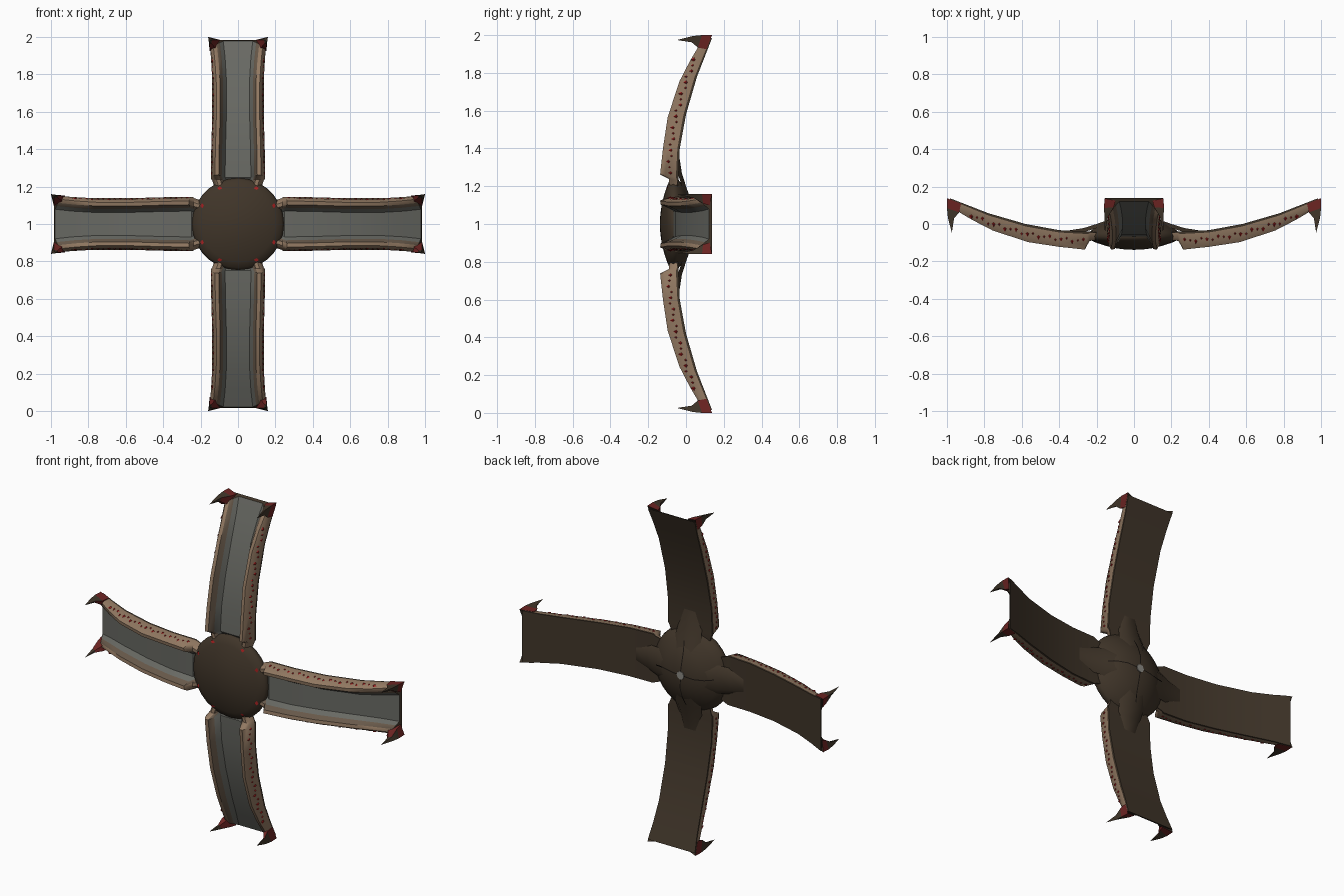
import bpy, bmesh, math

if "Cube" in bpy.data.objects:
    bpy.data.objects.remove(bpy.data.objects["Cube"])

def mat(name, srgb):
    m = bpy.data.materials.new(name)
    m.diffuse_color = [(c / 255 / 12.92 if c < 10 else ((c / 255 + .055) / 1.055) ** 2.4) for c in srgb] + [1]
    m.use_nodes = True
    m.node_tree.nodes["Principled BSDF"].inputs["Base Color"].default_value = m.diffuse_color
    return m

DARK = mat("dark brown", (64, 53, 41))
TAN = mat("tan rail", (146, 121, 98))
MID = mat("mid brown", (104, 89, 74))
GREY = mat("grey channel", (104, 105, 99))
RED = mat("red", (165, 32, 32))
CLAW = mat("dark red claw", (108, 36, 34))
BLACK = mat("black seam", (26, 21, 17))
PALE = mat("pale grey", (140, 138, 132))

def make(name, verts, faces, mats, idx=None, angle=40):
    me = bpy.data.meshes.new(name)
    me.from_pydata(verts, [], faces)
    for m in mats:
        me.materials.append(m)
    for i, p in enumerate(me.polygons):
        p.material_index = idx[i] if idx else 0
    bm = bmesh.new()
    bm.from_mesh(me)
    bmesh.ops.recalc_face_normals(bm, faces=bm.faces)
    bm.to_mesh(me)
    bm.free()
    ob = bpy.data.objects.new(name, me)
    bpy.context.collection.objects.link(ob)
    bpy.ops.object.select_all(action='DESELECT')
    ob.select_set(True)
    bpy.context.view_layer.objects.active = ob
    bpy.ops.object.shade_smooth_by_angle(angle=math.radians(angle))
    return ob

def place(r, w, y, k):
    """Radius, sideways offset and depth on arm k -> world position."""
    c, s = [(1, 0), (0, 1), (-1, 0), (0, -1)][k]
    return (r * c - w * s, y, 1 + r * s + w * c)

# arm stations: back radius, back y, crest radius, crest y, half width
ROWS = [(.15, -.05, .15, -.085, .11),
        (.23, -.04, .238, -.09, .137),
        (.245, -.04, .262, -.137, .145),
        (.40, -.033, .40, -.122, .143),
        (.58, .0, .565, -.097, .138),
        (.78, .058, .755, -.035, .138),
        (.90, .105, .865, .022, .145),
        (.985, .138, .96, .078, .155)]
# half section: inset from edge, height fraction from back to crest
HALF = [(0, 0), (0, .14), (.008, .72), (.022, 1), (.042, .97), (.058, .62), (.076, .28)]
SEG_MAT = [0, 1, 1, 1, 2, 3]

def arm(k):
    n = len(HALF)
    verts, faces, idx = [], [], []
    for rb, yb, rc, yc, w in ROWS:
        for sgn, half in ((1, HALF), (-1, HALF[::-1])):
            for inset, t in half:
                verts.append(place(rb + (rc - rb) * t, sgn * (w - inset), yb + (yc - yb) * t, k))
    ring = SEG_MAT + [3] + SEG_MAT[::-1] + [0]
    m = 2 * n
    for j in range(len(ROWS) - 1):
        for i in range(m):
            a, b = j * m + i, j * m + (i + 1) % m
            faces.append((a, b, b + m, a + m))
            idx.append(ring[i])
    for base in (0, (len(ROWS) - 1) * m):
        faces.append([base + i for i in range(m)])
        idx.append(0)
    make("arm", verts, faces, [DARK, TAN, MID, GREY], idx)

def claw(k, s):
    # corner shell narrowing into a forward hook
    rings = [[(1.0, .158, .138), (.925, .152, .108), (.935, .115, .075), (.985, .098, .125)],
             [(1.0, .160, .085), (.935, .150, .062), (.945, .125, .062), (.985, .108, .090)],
             [(.995, .158, .035), (.962, .153, .03), (.965, .143, .033), (.985, .138, .04)]]
    verts = [place(r, s * w, y, k) for ring in rings for r, w, y in ring]
    verts.append(place(.974, s * .156, -.048, k))
    faces, idx = [(0, 1, 2, 3)], [1]
    for j in range(2):
        for i in range(4):
            a, b = j * 4 + i, j * 4 + (i + 1) % 4
            faces.append((a, b, b + 4, a + 4))
            idx.append(0 if i in (1, 2) or j == 0 else 1)
    for i in range(4):
        faces.append((8 + i, 8 + (i + 1) % 4, 12))
        idx.append(1)
    make("claw", verts, faces, [CLAW, DARK], idx, 30)

def beads(k, s):
    # row of tiny red studs on the outer wall of a rail
    verts, faces = [], []
    count = 21
    for q in range(count):
        r = .27 + .60 * q / (count - 1)
        rows = ROWS[2:]
        for A, B in zip(rows, rows[1:]):
            if A[0] <= r <= B[0]:
                f = (r - A[0]) / (B[0] - A[0])
                break
        t = .52 + .08 * (q % 3 - 1)
        yb, yc, w = (A[i] + (B[i] - A[i]) * f for i in (1, 3, 4))
        y = yb + (yc - yb) * t
        w -= .008 * (t - .14) / .58
        h = .009 if q % 2 else .013
        o = len(verts)
        for dr, dy in ((h, 0), (0, h * 1.2), (-h, 0), (0, -h * 1.2)):
            verts.append(place(r + dr, s * (w - .003), y + dy, k))
        verts.append(place(r, s * (w + .005), y, k))
        faces += [(o + i, o + (i + 1) % 4, o + 4) for i in range(4)]
        faces.append((o + 3, o + 2, o + 1, o))
    make("rail_studs", verts, faces, [RED])

# hub: lens turned about the y axis
PROFILE = [(.05, -.136), (.10, -.129), (.15, -.117), (.20, -.101), (.235, -.085),
           (.246, -.068), (.24, -.045), (.20, -.012), (.14, .025), (.08, .044), (.03, .05)]
N = 28
hv = [(r * math.cos(2 * math.pi * i / N), y, 1 + r * math.sin(2 * math.pi * i / N))
      for r, y in PROFILE for i in range(N)]
hf = [(j * N + i, j * N + (i + 1) % N, (j + 1) * N + (i + 1) % N, (j + 1) * N + i)
      for j in range(len(PROFILE) - 1) for i in range(N)]
hv += [(0, -.138, 1), (0, .05, 1)]
last = (len(PROFILE) - 1) * N
for i in range(N):
    hf.append((i, (i + 1) % N, len(hv) - 2))
    hf.append((last + i, last + (i + 1) % N, len(hv) - 1))
make("hub", hv, hf, [DARK], angle=60)

# pale boss at the middle of the back
bv = [(.024 * math.cos(i * math.pi / 4), y, 1 + .024 * math.sin(i * math.pi / 4))
      for y in (.04, .055) for i in range(8)]
bf = [(i, (i + 1) % 8, 8 + (i + 1) % 8, 8 + i) for i in range(8)] + [tuple(range(8)), tuple(range(8, 16))]
make("back_boss", bv, bf, [PALE])

for k in range(4):
    arm(k)
    for s in (1, -1):
        claw(k, s)
        beads(k, s)
        # red fleck on the dome front
        make("dome_fleck", [place(.192 + a, s * .098 + b, -.0965 - .007 * (a < 0), k)
                            for a, b in ((.01, 0), (0, .014), (-.01, 0), (0, -.014))],
             [(0, 1, 2, 3)], [RED])
    # tapered saddle joining the hub back to the arm
    sv = [place(r, w * g, y, k) for r, y, g in ((.10, .035, .07), (.20, .0, .085), (.27, -.022, .075), (.36, -.036, .06))
          for w in (-1, -.6, .6, 1)]
    sv = [(x, y - (.022 if i % 4 in (0, 3) else 0), z) for i, (x, y, z) in enumerate(sv)]
    sf = [(j * 4 + i, j * 4 + i + 1, j * 4 + i + 5, j * 4 + i + 4) for j in range(3) for i in range(3)]
    make("arm_saddle", sv, sf, [DARK], angle=60)
    # black seam running out from the boss
    path = [(.02, .0525, 0), (.08, .0475, .006), (.14, .029, .004), (.19, .009, -.006)]
    gv = [place(r, off + e * .003, y, k) for r, y, off in path for e in (-1, 1)]
    make("back_seam", gv, [(2 * j, 2 * j + 1, 2 * j + 3, 2 * j + 2) for j in range(3)], [BLACK])
